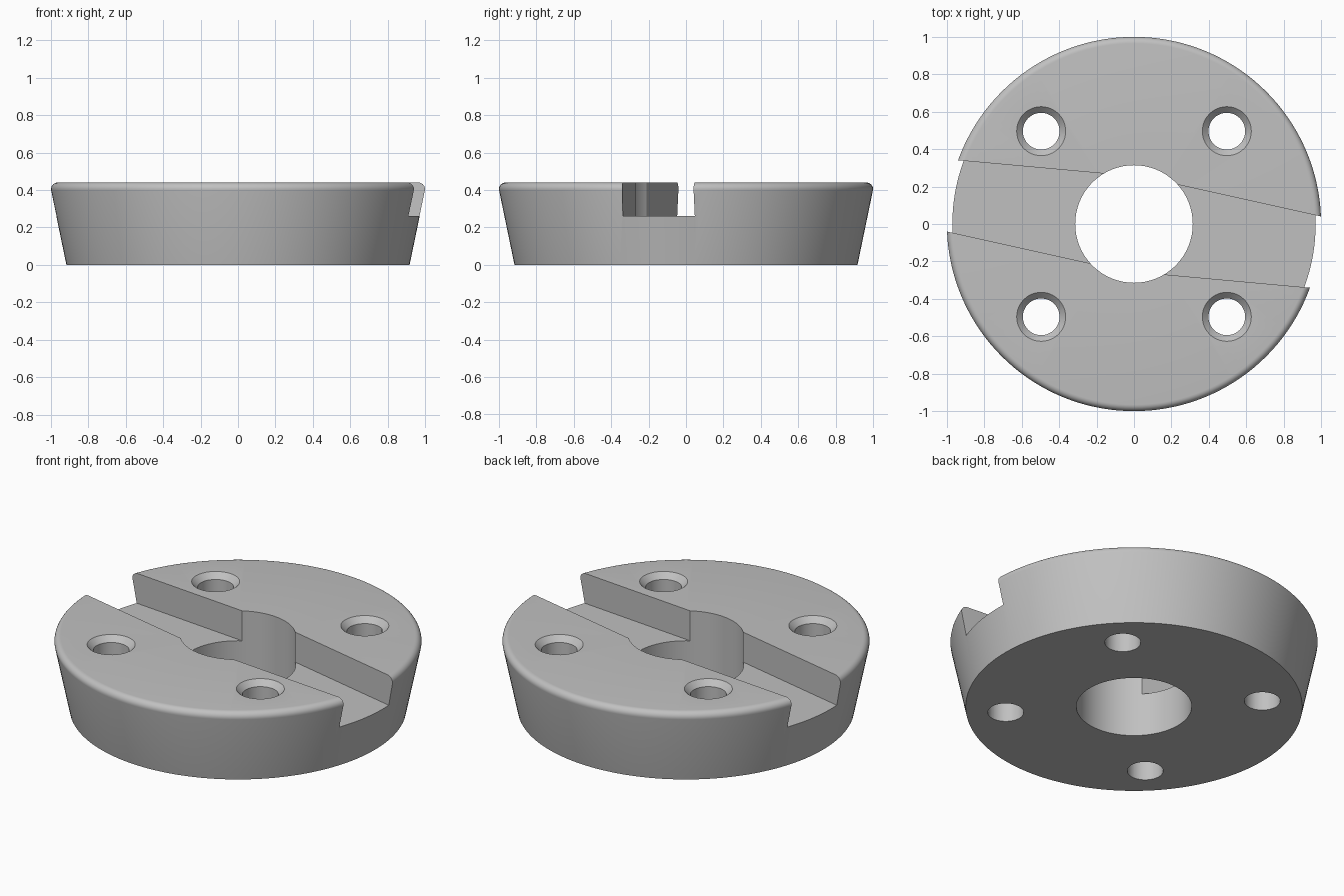
import bpy, bmesh, math
from mathutils import Vector

cube = bpy.data.objects.get("Cube")
if cube:
    bpy.data.objects.remove(cube, do_unlink=True)

HEIGHT, FLOOR = 0.44, 0.26

steel = bpy.data.materials.new("plain grey steel")
steel.use_nodes = True
GREY = (0.53, 0.53, 0.53, 1)
steel.diffuse_color = GREY
steel.node_tree.nodes["Principled BSDF"].inputs["Base Color"].default_value = GREY


def add_object(name, bm):
    bmesh.ops.recalc_face_normals(bm, faces=bm.faces)
    mesh = bpy.data.meshes.new(name)
    bm.to_mesh(mesh)
    bm.free()
    mesh.materials.append(steel)
    obj = bpy.data.objects.new(name, mesh)
    bpy.context.collection.objects.link(obj)
    return obj


def lathe(name, profile, segments, centre=(0, 0)):
    """Revolve a closed (radius, z) profile about a vertical axis."""
    bm = bmesh.new()
    verts = [bm.verts.new((r, 0, z)) for r, z in profile]
    edges = [bm.edges.new((v, verts[i - 1])) for i, v in enumerate(verts)]
    bmesh.ops.spin(bm, geom=verts + edges, cent=(0, 0, 0), axis=(0, 0, 1),
                   angle=math.tau, steps=segments, use_merge=True)
    bmesh.ops.remove_doubles(bm, verts=bm.verts, dist=1e-5)
    bmesh.ops.translate(bm, verts=bm.verts, vec=(*centre, 0))
    return add_object(name, bm)


def solid_plug(name, rings, segments, centre):
    """Stack of circles (radius, z), capped at both ends."""
    bm = bmesh.new()
    loops = []
    for r, z in rings:
        loops.append([bm.verts.new((centre[0] + r * math.cos(math.tau * i / segments),
                                    centre[1] + r * math.sin(math.tau * i / segments), z))
                      for i in range(segments)])
    for low, high in zip(loops, loops[1:]):
        for i in range(segments):
            bm.faces.new((low[i - 1], low[i], high[i], high[i - 1]))
    bm.faces.new(loops[0])
    bm.faces.new(loops[-1])
    return add_object(name, bm)


def prism(name, outline, z0, z1):
    bm = bmesh.new()
    face = bm.faces.new([bm.verts.new((x, y, z0)) for x, y in outline])
    top = bmesh.ops.extrude_face_region(bm, geom=[face])["geom"]
    bmesh.ops.translate(bm, vec=Vector((0, 0, z1 - z0)),
                        verts=[v for v in top if isinstance(v, bmesh.types.BMVert)])
    return add_object(name, bm)


# Tapered disc with a rounded upper rim and a central bore
ROUND = 0.035
rim = [(0.965 + ROUND * math.cos(a), HEIGHT - ROUND + ROUND * math.sin(a))
       for a in (math.radians(-11.5 + 101.5 * i / 7) for i in range(8))]
disc = lathe("slotted_disc", [(0.314, 0), (0.917, 0), *rim, (0.314, HEIGHT)], 144)

# Flared slots, one on each side of the bore
slot = [(0.1, 0.24), (1.2, -0.004), (1.2, -0.364), (0.1, -0.264)]
cutters = [prism("slot_cutter", [(s * x, s * y) for x, y in slot], FLOOR, HEIGHT + 0.2)
           for s in (1, -1)]

# Four chamfered bolt holes
for sx in (1, -1):
    for sy in (1, -1):
        cutters.append(solid_plug("bolt_hole_cutter",
                                  [(0.098, -0.1), (0.098, HEIGHT - 0.033),
                                   (0.131, HEIGHT), (0.131, HEIGHT + 0.1)],
                                  48, (sx * 0.496, sy * 0.496)))

# Cut the disc, then drop the cutters
bpy.ops.object.select_all(action="DESELECT")
bpy.context.view_layer.objects.active = disc
disc.select_set(True)
for cutter in cutters:
    cutter.hide_render = True
    cut = disc.modifiers.new("cut", "BOOLEAN")
    cut.operation, cut.solver, cut.object = "DIFFERENCE", "EXACT", cutter
    bpy.ops.object.modifier_apply(modifier=cut.name)
    bpy.data.objects.remove(cutter, do_unlink=True)

bpy.ops.object.shade_smooth_by_angle(angle=math.radians(30))
